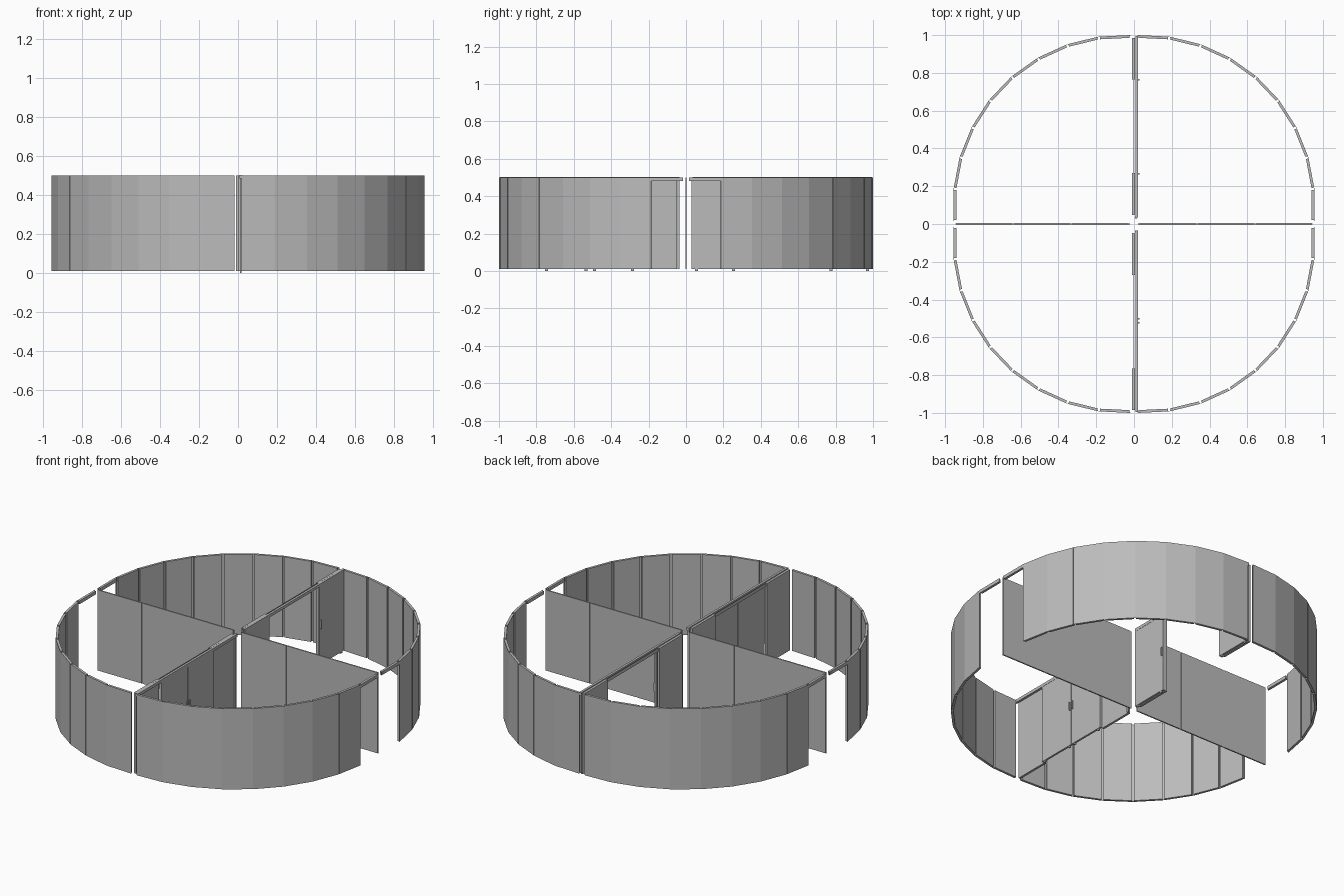
import bpy, bmesh, math
from mathutils import Matrix, Vector

cube = bpy.data.objects.get("Cube")
if cube:
    bpy.data.objects.remove(cube, do_unlink=True)


def material(name, value):
    m = bpy.data.materials.new(name)
    m.use_nodes = True
    colour = (value, value, value, 1)
    m.diffuse_color = colour
    m.node_tree.nodes["Principled BSDF"].inputs["Base Color"].default_value = colour
    return m


GREY = material("panel grey", 0.5)
BOTTOM, TOP, RAIL, SILL = 0.01, 0.5, 0.48, 0.04


def build(name, boxes):
    """Make one object from boxes given as (low corner, high corner, placement)."""
    bm = bmesh.new()
    for low, high, place in boxes:
        low, high = Vector(low), Vector(high)
        size = Matrix.Diagonal((high - low).to_4d())
        size[3][3] = 1
        matrix = place @ Matrix.Translation((low + high) / 2) @ size
        bmesh.ops.create_cube(bm, size=1, matrix=matrix)
    bmesh.ops.recalc_face_normals(bm, faces=bm.faces)
    mesh = bpy.data.meshes.new(name)
    bm.to_mesh(mesh)
    bm.free()
    mesh.materials.append(GREY)
    obj = bpy.data.objects.new(name, mesh)
    bpy.context.collection.objects.link(obj)
    return obj


HERE = Matrix.Identity(4)


def mirror_all(obj):
    m = obj.modifiers.new("Mirror", "MIRROR")
    m.use_axis = (True, True, False)
    m.use_mirror_merge = False


# Outer ring: one quarter of flat panels, each turned a little more
LENGTH, STEP, THICK, GAP, SKIN = 0.171, 10.9, 0.014, 0.007, 0.002
corner = Vector((0.955, 0.015, 0))
skins, panels, lintels = [], [], []
for k in range(9):
    place = Matrix.Translation(corner) @ Matrix.Rotation(math.radians(STEP * k), 4, "Z")
    floor = RAIL if k == 0 else BOTTOM
    skins.append(((-SKIN, 0, floor), (0, LENGTH, TOP), place))
    body = ((-THICK, GAP, floor), (0.0005, LENGTH - GAP, TOP), place)
    (lintels if k == 0 else panels).append(body)
    corner = place @ Vector((0, LENGTH, 0))
mirror_all(build("ring_skin", skins))
mirror_all(build("ring_panels", panels))
mirror_all(build("doorway_lintels", lintels))

# Straight cross wall with three panels on each side
cross = []
for side in (-1, 1):
    for k in range(3):
        a, b = sorted((side * (0.03 + 0.308 * k), side * (0.327 + 0.308 * k)))
        cross.append(((a, -0.004, BOTTOM), (b, 0.004, TOP), HERE))
build("cross_wall_panels", cross)
build("cross_wall_core", [((-0.945, -0.002, BOTTOM), (-0.02, 0.002, TOP), HERE),
                          ((0.02, -0.002, BOTTOM), (0.945, 0.002, TOP), HERE)])

# Fixed panels, headers and tracks of the two sliding door walls
fixed, headers, tracks = [], [], []
for side in (-1, 1):
    def span(a, b):
        return sorted((side * a, side * b))
    for a, b in (span(0.05, 0.27), span(0.765, 0.985)):
        fixed.append(((-0.01, a, BOTTOM), (0.004, b, TOP), HERE))
    a, b = span(0.27, 0.765)
    headers.append(((-0.003, a, RAIL), (0, b, TOP), HERE))
    a, b = span(0.035, 0.995)
    tracks.append(((0.008, a, RAIL + 0.005), (0.022, b, TOP + 0.003), HERE))
build("door_wall_fixed_panels", fixed)
build("door_wall_headers", headers)
build("door_tracks", tracks)

# Sliding leaves: parted in the back wall, closed in the front wall
leaves, handles, rollers = [], [], []
for a, b, grip in ((0.035, 0.275, 0.267), (0.755, 0.99, 0.763),
                   (-0.765, -0.514, -0.522), (-0.51, -0.265, -0.502)):
    leaves.append(((0.009, a, BOTTOM), (0.021, b, RAIL + 0.005), HERE))
    handles.append(((0.021, grip - 0.004, 0.23), (0.029, grip + 0.004, 0.28), HERE))
    for y in (a + 0.02, b - 0.02):
        rollers.append(((0.011, y - 0.008, 0), (0.019, y + 0.008, BOTTOM), HERE))
build("sliding_leaves", leaves)
build("leaf_handles", handles)
build("leaf_rollers", rollers)

# Small hub post where the walls meet
posts = [((x - 0.005, y - 0.005, BOTTOM), (x + 0.005, y + 0.005, TOP), HERE)
         for x, y in ((0.01, 0.035), (0.01, -0.04), (-0.005, 0.052), (-0.005, -0.052))]
build("hub_posts", posts)
